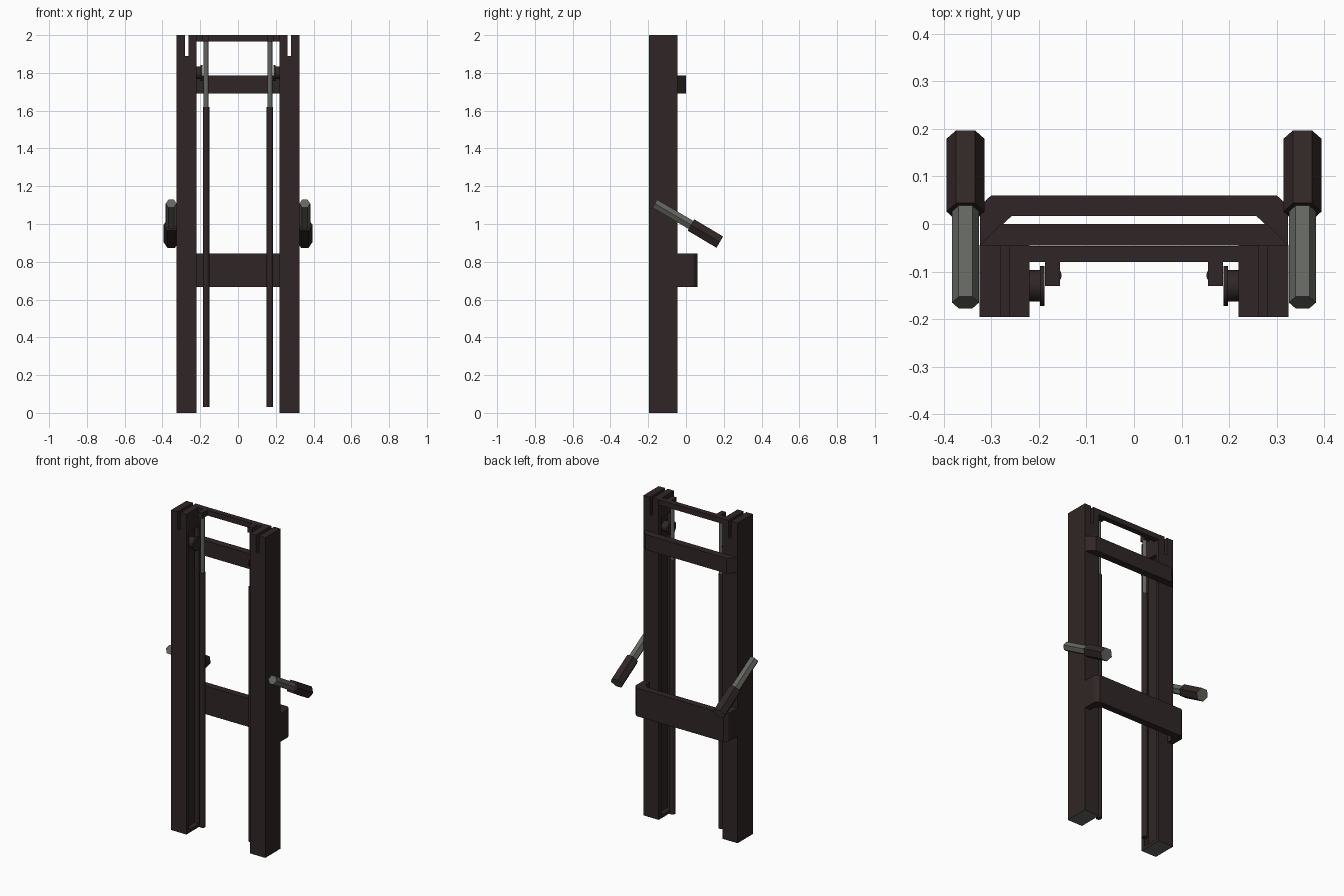
import bpy, bmesh, math
from mathutils import Vector

cube = bpy.data.objects.get("Cube")
if cube:
    bpy.data.objects.remove(cube, do_unlink=True)


def material(name, color):
    m = bpy.data.materials.new(name)
    m.use_nodes = True
    m.diffuse_color = (*color, 1)
    m.node_tree.nodes["Principled BSDF"].inputs["Base Color"].default_value = (*color, 1)
    return m


BROWN = material("dark brown paint", (0.030, 0.019, 0.019))
STEEL = material("grey steel", (0.125, 0.13, 0.115))


def make(name, bm, *mats):
    bmesh.ops.recalc_face_normals(bm, faces=bm.faces)
    me = bpy.data.meshes.new(name)
    bm.to_mesh(me)
    bm.free()
    ob = bpy.data.objects.new(name, me)
    for m in mats:
        me.materials.append(m)
    bpy.context.collection.objects.link(ob)
    return ob


def prism(name, points, direction, *mats):
    """Extrude a closed 3D outline along a direction."""
    bm = bmesh.new()
    face = bm.faces.new([bm.verts.new(p) for p in points])
    grown = bmesh.ops.extrude_face_region(bm, geom=[face])["geom"]
    bmesh.ops.translate(bm, vec=direction,
                        verts=[g for g in grown if isinstance(g, bmesh.types.BMVert)])
    # the extrusion consumes the start face, so close it if needed
    rims = [e for e in bm.edges if e.is_boundary]
    if rims:
        bmesh.ops.holes_fill(bm, edges=rims)
    return make(name, bm, *mats)


def box(name, low, high, *mats):
    (x0, y0, z0), (x1, y1, z1) = low, high
    outline = [(x0, y0, z0), (x1, y0, z0), (x1, y1, z0), (x0, y1, z0)]
    return prism(name, outline, (0, 0, z1 - z0), *mats)


def rod(name, start, end, radius, sides, *mats):
    start, end = Vector(start), Vector(end)
    axis = end - start
    bm = bmesh.new()
    bmesh.ops.create_cone(bm, cap_ends=True, segments=sides, radius1=radius,
                          radius2=radius, depth=axis.length)
    # keep one vertex pointing along x for rods lying in the yz plane
    spin = math.pi / 2 if abs(axis.x) < 1e-6 else 0
    turn = axis.to_track_quat("Z", "X").to_matrix().to_4x4()
    bmesh.ops.transform(bm, matrix=turn, verts=bm.verts)
    if spin and not any(abs(abs(v.co.x) - radius) < 1e-4 for v in bm.verts):
        from_axis = axis.normalized()
        from mathutils import Matrix
        bmesh.ops.rotate(bm, verts=bm.verts, matrix=Matrix.Rotation(spin, 3, from_axis))
    bmesh.ops.translate(bm, verts=bm.verts, vec=(start + end) / 2)
    return make(name, bm, *mats)


def side_parts(s, side):
    # Upright with a top slit and a guide groove on its inner face
    outline = [(.22, 0), (.325, 0), (.325, 2), (.281, 2), (.281, 1.89),
               (.262, 1.89), (.262, 2), (.22, 2)]
    post = prism(side + "_upright", [(s * x, -.195, z) for x, z in outline],
                 (0, .15, 0), BROWN, STEEL)
    for f in post.data.polygons:
        if f.center.z < .001:
            f.material_index = 1
    cutter = box(side + "_groove_cutter", (s * .25, -.172, .02), (s * .19, -.07, 1.88), BROWN)
    cutter.hide_render = True
    cutter.hide_viewport = True
    cutter.display_type = "WIRE"
    cut = post.modifiers.new("groove", "BOOLEAN")
    cut.operation = "DIFFERENCE"
    cut.solver = "EXACT"
    cut.object = cutter

    # Lift cylinder, its rod and the tab that holds it
    x, y = s * .169, -.108
    barrel = rod(side + "_cylinder", (x, y, .03), (x, y, 1.62), .017, 16, BROWN)
    ram = rod(side + "_piston_rod", (x, y, 1.6), (x, y, 1.97), .0125, 16, STEEL)
    box(side + "_rod_tab", (s * .187, -.13, 1.965), (s * .156, -.07, 2), BROWN)

    # Guide roller and its flange
    wheel = rod(side + "_roller", (s * .24, -.13, 1.8), (s * .197, -.13, 1.8), .033, 16, BROWN)
    flange = rod(side + "_roller_flange", (s * .198, -.13, 1.8), (s * .188, -.13, 1.8),
                 .042, 16, BROWN)

    # Tilted handle with a six-sided grip
    x = s * .354
    rod(side + "_handle_rod", (x, -.165, 1.108), (x, .04, .987), .0285, 6, STEEL)
    grip = rod(side + "_handle_grip", (x, .026, .995), (x, .179, .904), .04, 6, BROWN, STEEL)
    for f in grip.data.polygons:
        if len(f.vertices) == 6 and f.center.y > .1:
            f.material_index = 1
    return [barrel, ram, wheel, flange]


smooth = side_parts(1, "left") + side_parts(-1, "right")

# Crossbars
box("top_crossbar", (-.222, -.08, 1.967), (.222, -.046, 2), BROWN)
prism("upper_crossbar", [(-.325, -.045, 1.69), (.325, -.045, 1.69), (.28, 0, 1.69),
                         (-.28, 0, 1.69)], (0, 0, .095), BROWN)

# Lower brace bent round behind the uprights
half = [(.285, -.046), (.285, -.01), (.257, .017)]
outer = [(.3, .06), (.32, .042), (.324, .025), (.324, -.046)]
ring = half + [(-x, y) for x, y in reversed(half)]
ring += [(-x, y) for x, y in reversed(outer)] + outer
prism("lower_brace", [(x, y, .667) for x, y in ring], (0, 0, .176), BROWN)

bpy.ops.object.select_all(action="DESELECT")
for ob in smooth:
    ob.select_set(True)
bpy.context.view_layer.objects.active = smooth[0]
bpy.ops.object.shade_smooth_by_angle()
